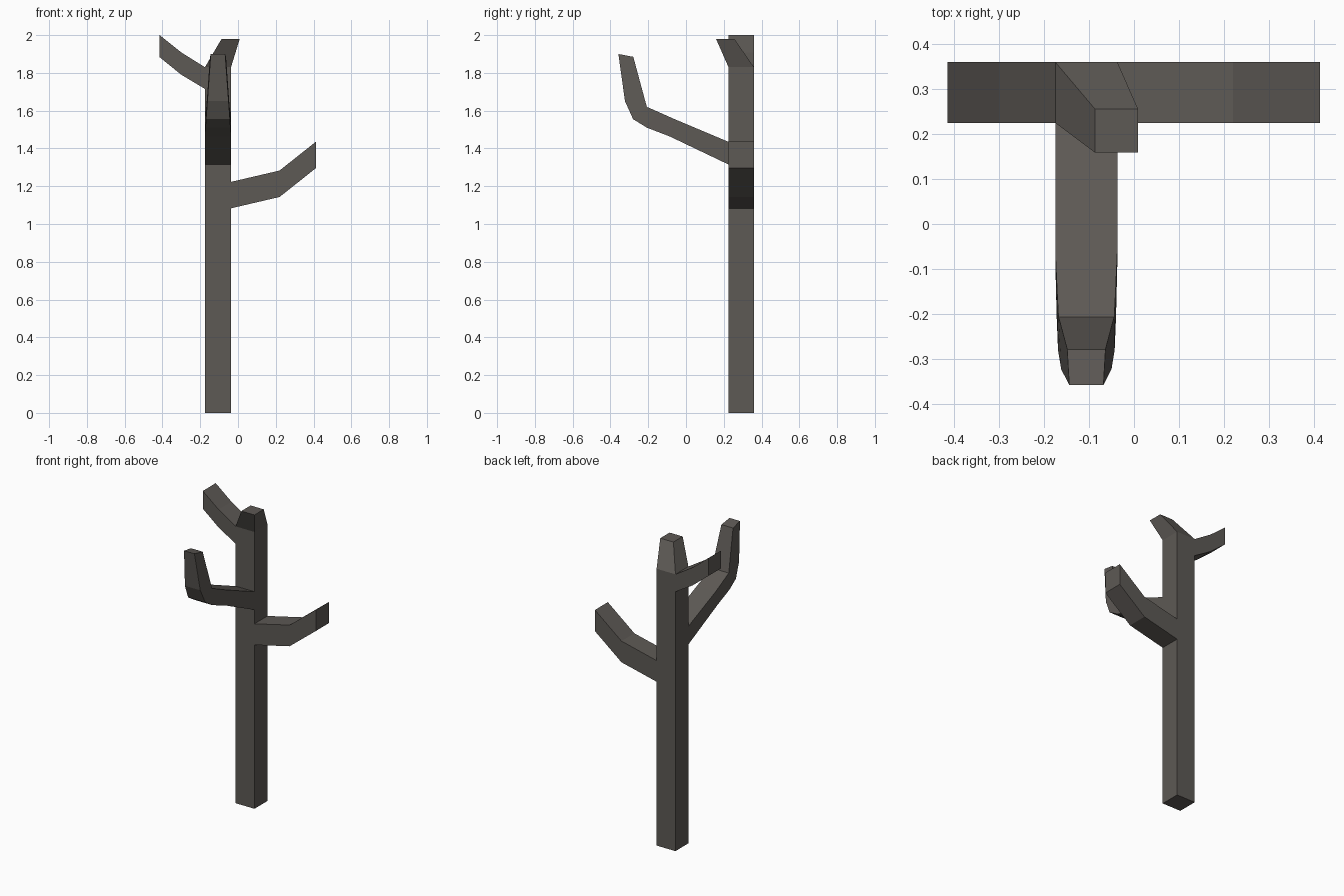
import bpy, bmesh

if "Cube" in bpy.data.objects:
    bpy.data.objects.remove(bpy.data.objects["Cube"])

X0, X1, Y0, Y1 = -0.175, -0.037, 0.225, 0.36
XC = (X0 + X1) / 2
bm = bmesh.new()


def ring(points):
    return [bm.verts.new(p) for p in points]


def loft(rings, cap_start=False, skip=()):
    """Join four-sided rings with quads, leaving (segment, side) openings."""
    for i, (a, b) in enumerate(zip(rings, rings[1:])):
        for k in range(4):
            if (i, k) not in skip:
                n = (k + 1) % 4
                bm.faces.new((a[k], a[n], b[n], b[k]))
    if cap_start:
        bm.faces.new(rings[0][::-1])
    bm.faces.new(rings[-1])


def box_ring(x0, x1, y0, y1, z):
    return ring([(x0, y0, z), (x1, y0, z), (x1, y1, z), (x0, y1, z)])


def socket(seg, k):
    n = (k + 1) % 4
    a, b = trunk[seg], trunk[seg + 1]
    return [a[k], a[n], b[n], b[k]]


# Trunk with a bent, tapered tip and an opening for each branch
trunk = [box_ring(X0, X1, Y0, Y1, z)
         for z in (0, 1.083, 1.223, 1.315, 1.435, 1.715, 1.83)]
trunk.append(box_ring(-0.087, 0.009, 0.159, 0.256, 1.98))
loft(trunk, True, {(1, 1), (3, 0), (5, 3)})

# Right branch: x, lower z, upper z
loft([socket(1, 1)] + [
    ring([(x, Y0, lo), (x, Y1, lo), (x, Y1, hi), (x, Y0, hi)])
    for x, lo, hi in ((0.22, 1.143, 1.283), (0.414, 1.297, 1.437))])

# Left branch
loft([socket(5, 3)] + [
    ring([(x, Y1, lo), (x, Y0, lo), (x, Y0, hi), (x, Y1, hi)])
    for x, lo, hi in ((-0.30, 1.79, 1.908), (-0.415, 1.883, 2.0))])

# Front branch: lower y, z, half width, then upper y, z, half width
front = [(-0.085, 1.463, 0.069, -0.06, 1.555, 0.069),
         (-0.207, 1.51, 0.066, -0.15, 1.595, 0.065),
         (-0.28, 1.555, 0.063, -0.207, 1.62, 0.062),
         (-0.323, 1.65, 0.056, -0.217, 1.655, 0.059),
         (-0.358, 1.90, 0.038, -0.279, 1.885, 0.0425)]
loft([socket(3, 0)] + [
    ring([(XC - w, y, z), (XC + w, y, z), (XC + v, u, t), (XC - v, u, t)])
    for y, z, w, u, t, v in front])

bmesh.ops.recalc_face_normals(bm, faces=bm.faces)
mesh = bpy.data.meshes.new("bare_tree")
bm.to_mesh(mesh)
bm.free()
tree = bpy.data.objects.new("bare_tree", mesh)
bpy.context.collection.objects.link(tree)

# Dark bark
bark = bpy.data.materials.new("bark")
bark.diffuse_color = (0.11, 0.1, 0.09, 1)
bark.use_nodes = True
bark.node_tree.nodes["Principled BSDF"].inputs["Base Color"].default_value = bark.diffuse_color
mesh.materials.append(bark)
